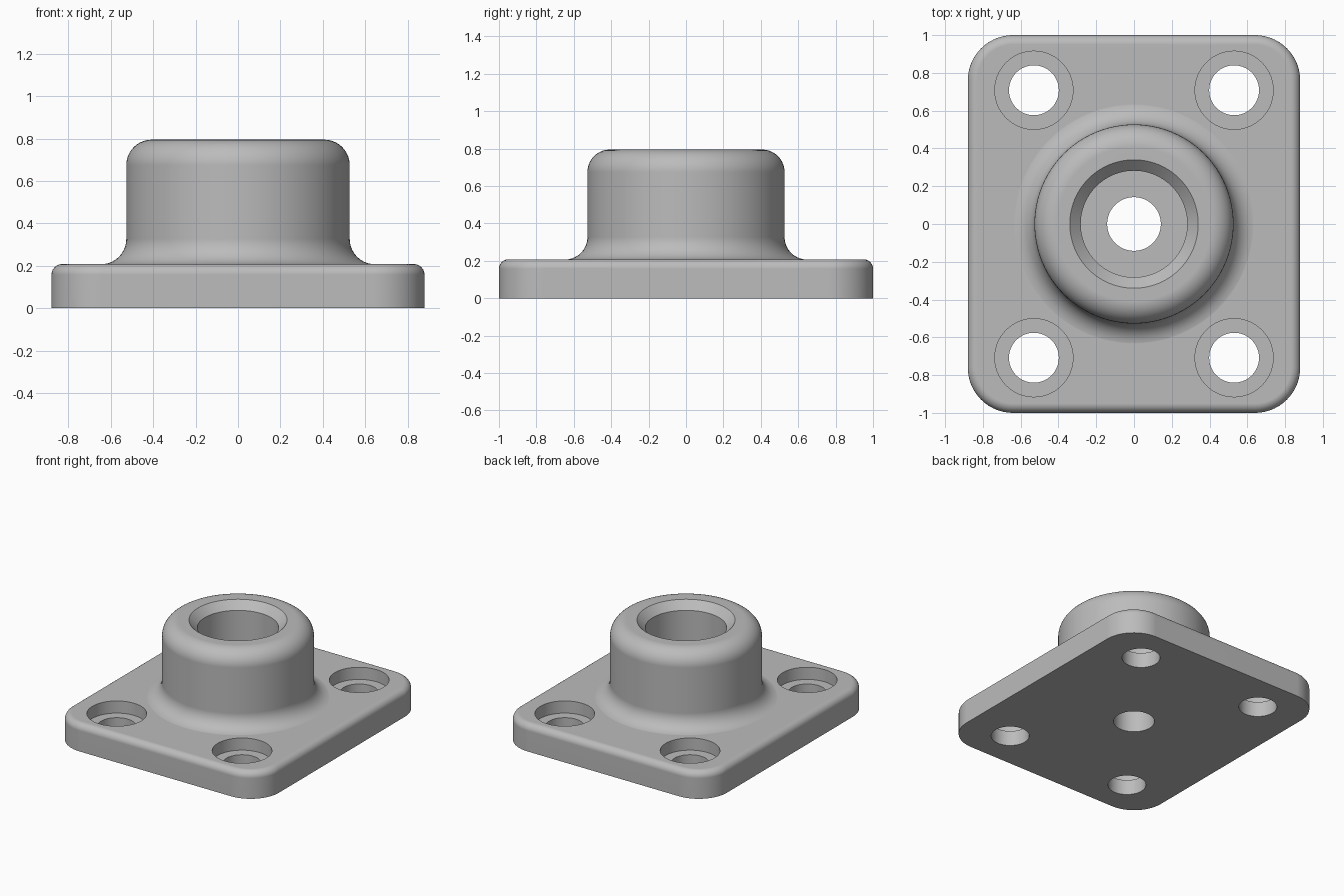
import bpy, bmesh
from math import sin, cos, pi, radians

if "Cube" in bpy.data.objects:
    bpy.data.objects.remove(bpy.data.objects["Cube"], do_unlink=True)

grey = bpy.data.materials.new("plain grey")
grey.use_nodes = True
colour = (0.5, 0.5, 0.5, 1)
grey.diffuse_color = colour
grey.node_tree.nodes["Principled BSDF"].inputs["Base Color"].default_value = colour


def arc(cx, cy, r, start, end, steps):
    """Points on an arc, angles in degrees."""
    angles = [radians(start + (end - start) * i / steps) for i in range(steps + 1)]
    return [(cx + r * cos(a), cy + r * sin(a)) for a in angles]


def loft(name, rings):
    """Closed solid through rings of equal point count, capped at both ends."""
    bm = bmesh.new()
    loops = [[bm.verts.new(p) for p in ring] for ring in rings]
    for low, high in zip(loops, loops[1:]):
        for i in range(len(low)):
            j = (i + 1) % len(low)
            bm.faces.new((low[i], low[j], high[j], high[i]))
    bm.faces.new(loops[0][::-1])
    bm.faces.new(loops[-1])
    bmesh.ops.recalc_face_normals(bm, faces=bm.faces)
    mesh = bpy.data.meshes.new(name)
    bm.to_mesh(mesh)
    bm.free()
    mesh.materials.append(grey)
    obj = bpy.data.objects.new(name, mesh)
    bpy.context.collection.objects.link(obj)
    return obj


def lathe(name, profile, x=0, y=0, sides=96):
    """Turn (radius, z) points around a vertical axis."""
    turns = [2 * pi * i / sides for i in range(sides)]
    return loft(name, [[(x + r * cos(a), y + r * sin(a), z) for a in turns]
                       for r, z in profile])


def combine(target, tool, operation):
    mod = target.modifiers.new(operation, 'BOOLEAN')
    mod.operation = operation
    mod.solver = 'EXACT'
    mod.object = tool
    bpy.context.view_layer.objects.active = target
    bpy.ops.object.modifier_apply(modifier=mod.name)
    bpy.data.objects.remove(tool, do_unlink=True)


half_x, half_y, plate_top, corner, edge = 0.88, 1.0, 0.208, 0.24, 0.05


def plate_ring(inset, z):
    points = []
    for k, (sx, sy) in enumerate([(1, 1), (-1, 1), (-1, -1), (1, -1)]):
        points += arc(sx * (half_x - corner), sy * (half_y - corner),
                      corner - inset, 90 * k, 90 * k + 90, 14)
    return [(x, y, z) for x, y in points]


# Base plate with rounded corners and a rounded top edge
rounding = arc(-edge, plate_top - edge, edge, 0, 90, 6)
flange = loft("flange", [plate_ring(0, 0)] + [plate_ring(-x, z) for x, z in rounding])

# Round boss flowing into the plate, with a rounded rim
boss_r, boss_top, foot, rim = 0.527, 0.795, 0.12, 0.12
boss = lathe("boss", [(0.5, 0.1)]
             + arc(boss_r + foot, plate_top + foot - 0.001, foot, 270, 180, 10)
             + arc(boss_r - rim, boss_top - rim, rim, 0, 90, 10))
combine(flange, boss, 'UNION')

# Chamfered stepped bore through the middle
bore = lathe("bore_cutter", [(0.142, -0.1), (0.142, 0.2), (0.282, 0.2),
                             (0.282, 0.737), (0.34, boss_top), (0.34, 0.9)])
combine(flange, bore, 'DIFFERENCE')

# Four counterbored mounting holes
for sx in (-1, 1):
    for sy in (-1, 1):
        hole = lathe("hole_cutter", [(0.132, -0.1), (0.132, 0.115),
                                     (0.207, 0.115), (0.207, 0.3)],
                     0.53 * sx, 0.708 * sy, 64)
        combine(flange, hole, 'DIFFERENCE')

# Smooth curved faces, crisp edges, clean flat faces
flange.name = "mounting_flange"
bpy.ops.object.select_all(action='DESELECT')
flange.select_set(True)
bpy.context.view_layer.objects.active = flange
bpy.ops.object.shade_smooth_by_angle(angle=radians(30))
flange.modifiers.new("clean_shading", 'WEIGHTED_NORMAL').keep_sharp = True
